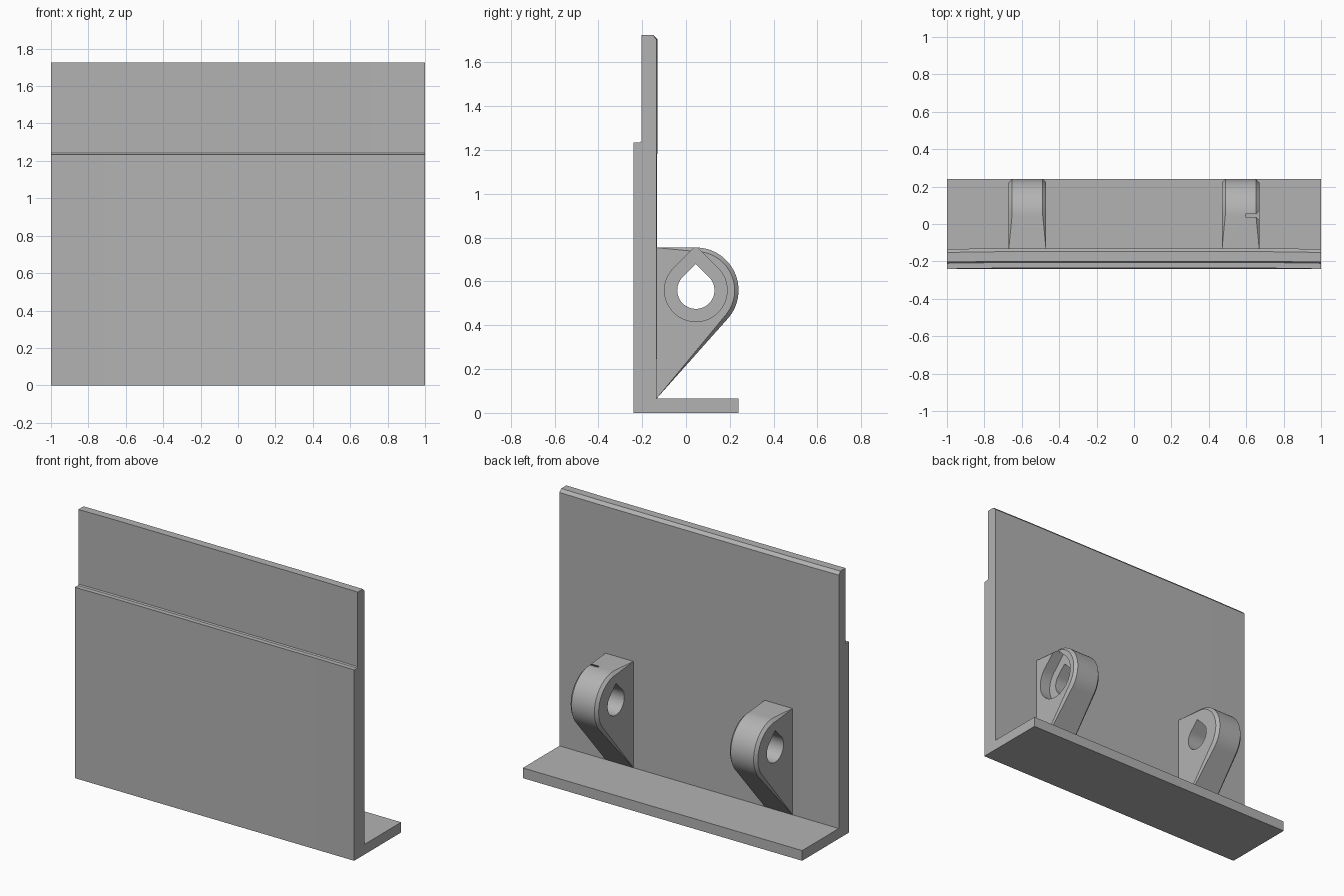
import bpy, bmesh
from math import sin, cos, radians, pi

if "Cube" in bpy.data.objects:
    bpy.data.objects.remove(bpy.data.objects["Cube"])

grey = bpy.data.materials.new("plain grey")
grey.use_nodes = True
COLOUR = (0.45, 0.45, 0.45, 1)
grey.diffuse_color = COLOUR
grey.node_tree.nodes["Principled BSDF"].inputs["Base Color"].default_value = COLOUR

HOLE_Y, HOLE_Z = 0.045, 0.56      # pin axis of the lugs
WALL_BACK, FLOOR = -0.134, 0.066
LUG_HALF, LUG_R, CHAMFER = 0.1, 0.195, 0.018


def loft(name, sections):
    """Skin equal-length closed loops and cap both ends."""
    bm = bmesh.new()
    rings = [[bm.verts.new(p) for p in s] for s in sections]
    n = len(rings[0])
    for a, b in zip(rings, rings[1:]):
        for i in range(n):
            j = (i + 1) % n
            bm.faces.new((a[i], a[j], b[j], b[i]))
    bm.faces.new(rings[0])
    bm.faces.new(rings[-1])
    bmesh.ops.remove_doubles(bm, verts=bm.verts, dist=1e-5)
    bmesh.ops.recalc_face_normals(bm, faces=bm.faces)
    mesh = bpy.data.meshes.new(name)
    bm.to_mesh(mesh)
    bm.free()
    mesh.materials.append(grey)
    obj = bpy.data.objects.new(name, mesh)
    bpy.context.collection.objects.link(obj)
    return obj


def activate(obj):
    bpy.ops.object.select_all(action='DESELECT')
    obj.select_set(True)
    bpy.context.view_layer.objects.active = obj


def cut_teardrop(obj, radius, x0, x1):
    """Cut a round hole with a pointed roof along x."""
    angles = [radians(135 + 270 * i / 48) for i in range(49)]
    loop = [(HOLE_Y + radius * cos(a), HOLE_Z + radius * sin(a)) for a in angles]
    loop.append((HOLE_Y, HOLE_Z + radius * 2 ** 0.5))
    cutter = loft("hole_cutter", [[(x, y, z) for y, z in loop] for x in (x0, x1)])
    cutter.hide_render = True
    mod = obj.modifiers.new("hole", 'BOOLEAN')
    mod.operation = 'DIFFERENCE'
    mod.solver = 'EXACT'
    mod.object = cutter
    activate(obj)
    bpy.ops.object.modifier_apply(modifier=mod.name)
    bpy.data.objects.remove(cutter)


# Stepped wall with foot, very slightly bowed towards the back
profile = [(-0.24, 0), (0.24, 0), (0.24, FLOOR), (WALL_BACK, FLOOR),
           (WALL_BACK, 1.706), (-0.152, 1.725), (-0.204, 1.725),
           (-0.204, 1.242), (-0.21, 1.235), (-0.24, 1.235)]
BOW = 0.004
sections = []
for x, bow in ((-1, 0), (-0.72, BOW), (0.72, BOW), (1, 0)):
    sections.append([(x, y + (bow if z > 0.1 else 0), z) for y, z in profile])
loft("wall_and_foot", sections)


# Hinge lugs whose chamfers fade out towards the wall
def lug_section(centre, x, radius):
    pts = [(centre + (LUG_HALF if x > 0 else -LUG_HALF), WALL_BACK - 0.006, z)
           for z in (FLOOR - 0.007, HOLE_Z + LUG_R)]
    for i in range(33):
        a = radians(90 - 131.7 * i / 32)
        pts.append((centre + x, HOLE_Y + radius * cos(a), HOLE_Z + radius * sin(a)))
    return pts


def make_lug(name, centre):
    inner = LUG_HALF - CHAMFER
    shape = ((-LUG_HALF, LUG_R - CHAMFER), (-inner, LUG_R),
             (inner, LUG_R), (LUG_HALF, LUG_R - CHAMFER))
    lug = loft(name, [lug_section(centre, x, r) for x, r in shape])
    cut_teardrop(lug, 0.085, centre - 0.2, centre + 0.2)
    return lug


right_lug = make_lug("right_lug", -0.57)
left_lug = make_lug("left_lug", 0.57)

# Wider recess in the outer face of the left lug, its tip breaking the top
cut_teardrop(left_lug, 0.143, 0.595, 0.8)

for lug in (right_lug, left_lug):
    activate(lug)
    bpy.ops.object.shade_smooth_by_angle(angle=radians(25))
